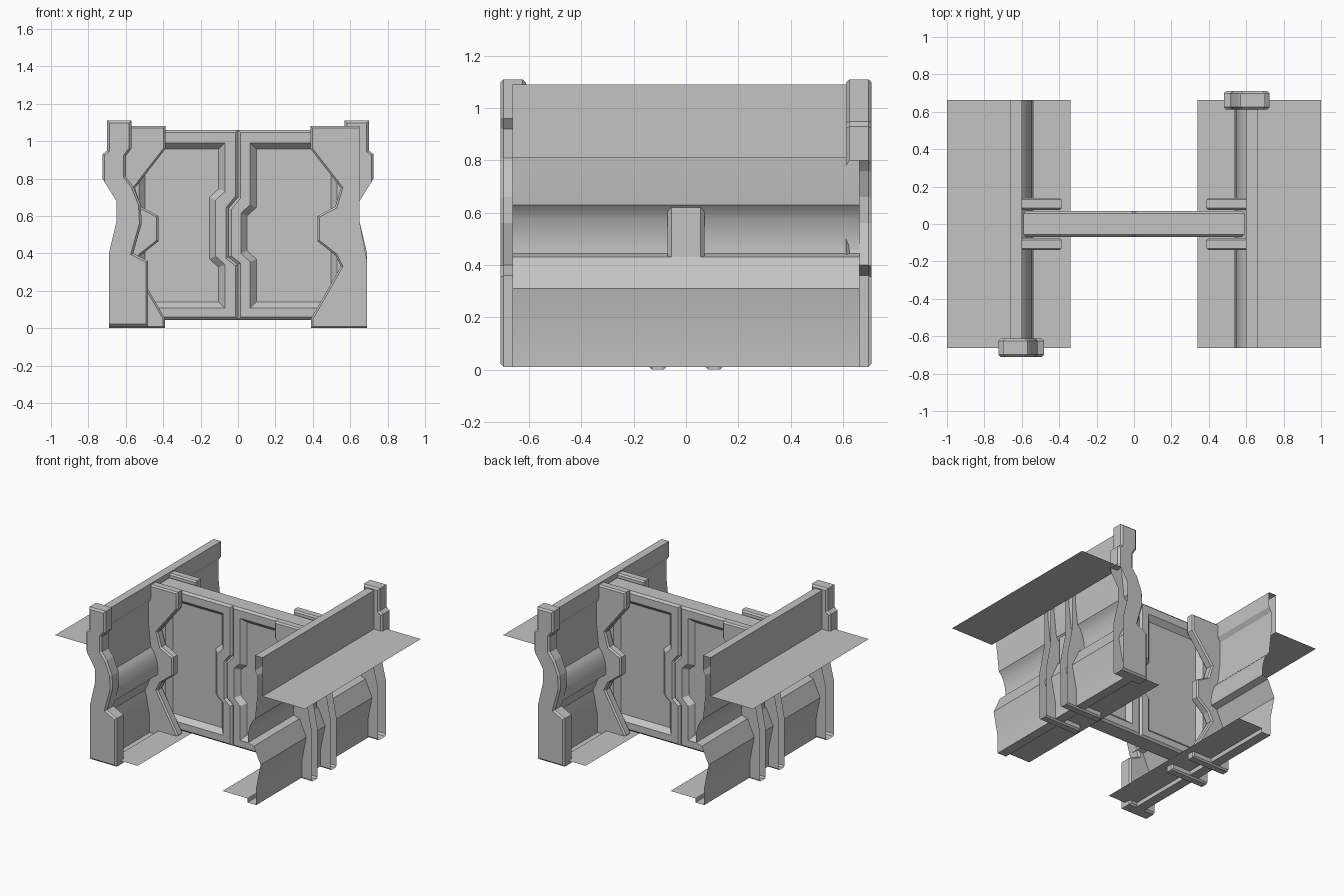
import bpy, bmesh, math
from mathutils import Vector

cube = bpy.data.objects.get("Cube")
if cube:
    bpy.data.objects.remove(cube, do_unlink=True)

grey = bpy.data.materials.new("light_grey")
grey.use_nodes = True
grey.diffuse_color = (0.55, 0.55, 0.55, 1)
grey.node_tree.nodes["Principled BSDF"].inputs["Base Color"].default_value = (0.55, 0.55, 0.55, 1)


def finish(bm, names, smooth=False):
    """Turn a bmesh into two objects, the second turned half round the centre."""
    mesh = bpy.data.meshes.new(names[0])
    bm.to_mesh(mesh)
    bm.free()
    mesh.materials.append(grey)
    if smooth:
        mesh.shade_smooth()
        mesh.set_sharp_from_angle(angle=math.radians(25))
    for i, name in enumerate(names):
        obj = bpy.data.objects.new(name, mesh)
        obj.rotation_euler.z = math.pi * i
        bpy.context.collection.objects.link(obj)


def ring(bm, points, y):
    return [bm.verts.new((x, y, z)) for x, z in points]


def bridge(bm, a, b):
    n = len(a)
    for i in range(n):
        j = (i + 1) % n
        bm.faces.new((a[i], a[j], b[j], b[i]))


def inset(points, d):
    """Move a counter-clockwise outline inwards by d with mitred corners."""
    result = []
    for i, p in enumerate(points):
        p = Vector(p)
        before = (p - Vector(points[i - 1])).normalized()
        after = (Vector(points[(i + 1) % len(points)]) - p).normalized()
        n1, n2 = Vector((-before.y, before.x)), Vector((-after.y, after.x))
        result.append(p + (n1 + n2) * d / (1 + n1.dot(n2)))
    return result


def rib(names, profile, side, y0, y1, open_below, chamfer):
    """Chamfered profile rib, hollow on the side that faces out of the corridor."""
    bm = bmesh.new()
    outline = [(side * x, z) for x, z in profile]
    a, b = ring(bm, outline, y0), ring(bm, outline, y1)
    bm.faces.new(a)
    bm.faces.new(b)
    bridge(bm, a, b)
    bmesh.ops.recalc_face_normals(bm, faces=bm.faces[:])
    bm.normal_update()
    back = [f for f in bm.faces if f.normal.x * side > 0.3
            and f.calc_center_median().z < open_below]
    bmesh.ops.delete(bm, geom=back, context="FACES")
    bm.normal_update()
    rim = [e for e in bm.edges if len(e.link_faces) == 2
           and any(abs(f.normal.y) > 0.9 for f in e.link_faces)]
    bmesh.ops.bevel(bm, geom=rim, offset=chamfer, segments=1, affect="EDGES")
    finish(bm, names)


# Corridor wall: outer ledge, top flange, bulging inner side, gutter and floor
wall = [(1, .81), (.66, .81), (.66, 1.09), (.6, 1.09), (.6, .98), (.62, .95),
        (.62, .81), (.6, .63), (.58, .61), (.562, .575), (.549, .53),
        (.542, .48), (.545, .445), (.59, .43), (.645, .31), (.61, .135),
        (.61, .01), (.54, .01), (.54, .04), (.34, .04)]
bm = bmesh.new()
front, rear = ring(bm, wall, -.663), ring(bm, wall, .663)
strips = [bm.faces.new((front[i], front[i + 1], rear[i + 1], rear[i]))
          for i in range(len(wall) - 1)]
bm.normal_update()
if strips[0].normal.z < 0:
    bmesh.ops.reverse_faces(bm, faces=strips)
finish(bm, ("left_wall", "right_wall"), smooth=True)

# End posts, at opposite corners
post = [(.57, 1.11), (.57, .96), (.6, .92), (.6, .81), (.56, .76), (.52, .66),
        (.515, .56), (.56, .4), (.48, .36), (.48, .01), (.69, .01), (.69, .4),
        (.65, .57), (.65, .68), (.725, .8), (.725, .93), (.7, .95), (.7, 1.11)]
rib(("front_post", "back_post"), post, -1, -.71, -.613, .8, .012)

# Door frames on both faces of the door
frame = [(.387, 1.08), (.387, .96), (.55, .75), (.52, .65), (.425, .6),
         (.425, .465), (.52, .39), (.55, .33), (.39, .05), (.39, 0), (.69, 0),
         (.69, .36), (.65, .57), (.65, 1.08)]
rib(("front_left_frame", "back_right_frame"), frame, 1, -.14, -.075, 2, .01)
rib(("front_right_frame", "back_left_frame"), frame, -1, -.14, -.075, 2, .01)


# Door leaves: chamfered slab with a sunken panel and a stepped seam
def leaf(names, outline, panel):
    bm = bmesh.new()
    middle, edge = ring(bm, outline, 0), ring(bm, outline, -.056)
    face = ring(bm, inset(outline, .014), -.07)
    lip, floor = ring(bm, panel, -.07), ring(bm, inset(panel, .033), -.035)
    bridge(bm, middle, edge)
    bridge(bm, edge, face)
    bridge(bm, lip, floor)
    panel_face = bm.faces.new(floor)
    border = [bm.edges.get((loop[i - 1], loop[i]))
              for loop in (face, lip) for i in range(len(loop))]
    bmesh.ops.triangle_fill(bm, edges=border, use_beauty=True)
    bmesh.ops.recalc_face_normals(bm, faces=bm.faces[:])
    bm.normal_update()
    if panel_face.normal.y > 0:
        bmesh.ops.reverse_faces(bm, faces=bm.faces[:])
    finish(bm, names)


seam = [(0, .045), (0, .34), (-.05, .38), (-.05, .64), (0, .7), (0, 1.06)]
leaf(("front_right_leaf", "back_left_leaf"),
     [(-.59, .045)] + seam + [(-.59, 1.06)],
     [(-.53, .107), (-.07, .107), (-.07, .34), (-.12, .385), (-.12, .685),
      (-.07, .73), (-.07, .99), (-.53, .99)])
leaf(("front_left_leaf", "back_right_leaf"),
     [(.59, 1.06)] + seam[::-1] + [(.59, .045)],
     [(.53, .99), (.065, .99), (.065, .66), (.015, .615), (.015, .4),
      (.065, .355), (.065, .107), (.53, .107)])
